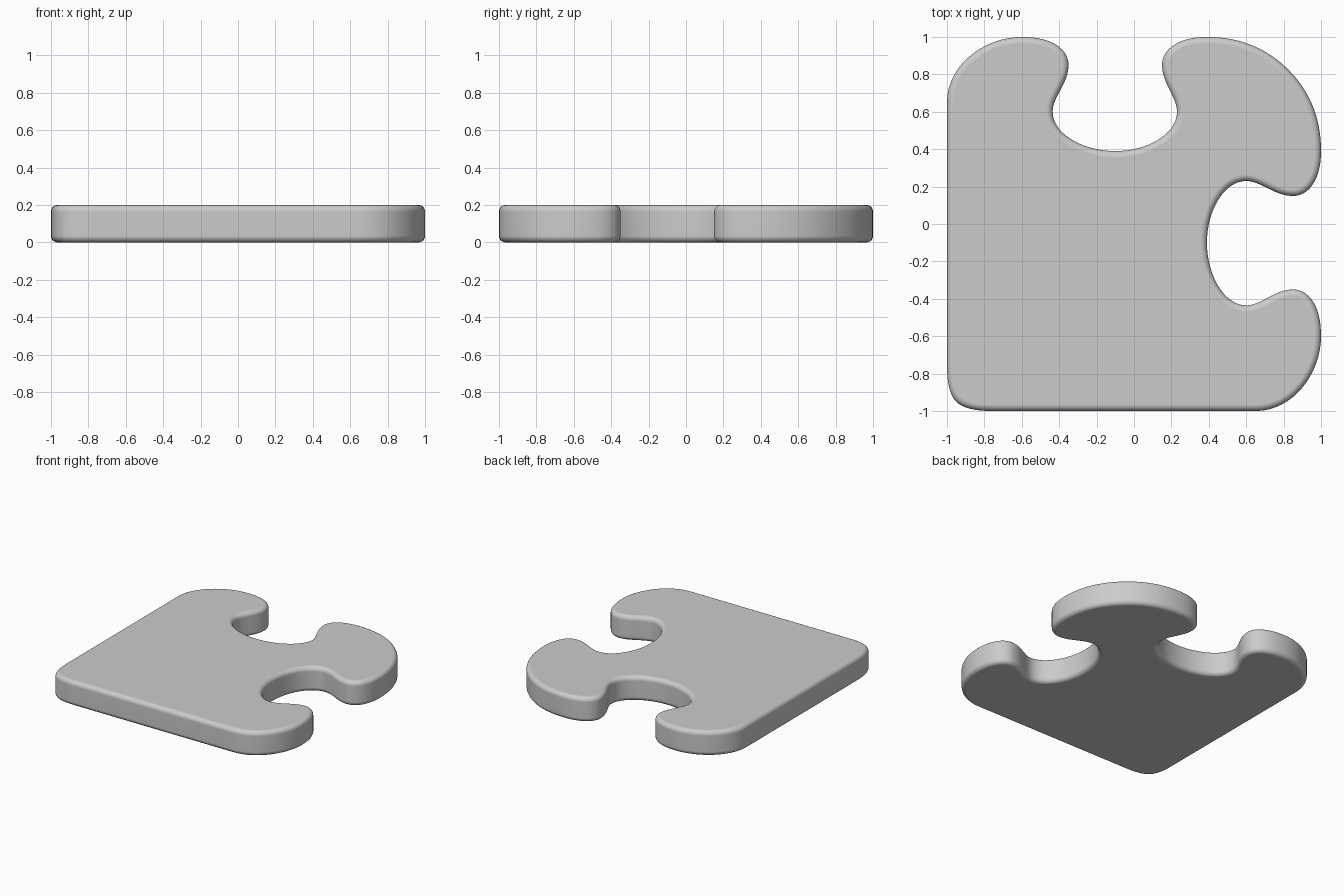
import bpy
import bmesh
from math import cos, sin, radians
from mathutils import Vector
from mathutils.geometry import interpolate_bezier

THICKNESS = 0.2
RIM = 0.035
STEPS = 16

cube = bpy.data.objects.get("Cube")
if cube:
    bpy.data.objects.remove(cube, do_unlink=True)

# Half outline, corner to corner along the diagonal:
# x, y, heading in degrees, handle length before, handle length after
half = [
    (-0.95, -0.95, 135, 0.04, 0.04),
    (-1.0, -0.75, 90, 0.12, 0.4),
    (-1.0, 0.65, 90, 0.4, 0.2),
    (-0.6, 1.0, 0, 0.2, 0.17),
    (-0.35, 0.85, -90, 0.08, 0.1),
    (-0.435, 0.6, -90, 0.08, 0.12),
    (-0.1, 0.39, 0, 0.17, 0.17),
    (0.23, 0.6, 90, 0.12, 0.08),
    (0.15, 0.85, 90, 0.1, 0.08),
    (0.39, 1.0, 0, 0.16, 0.19),
    (0.825, 0.825, -45, 0.15, 0.15),
]


def mirrored(knot):
    """Reflect a knot across the diagonal and reverse its heading."""
    x, y, heading, before, after = knot
    return (y, x, 270 - heading, after, before)


def segment(a, b):
    """Sample the smooth curve between two knots, leaving out its end."""
    start, end = Vector(a[:2]), Vector(b[:2])
    out = Vector((cos(radians(a[2])), sin(radians(a[2])))) * a[4]
    back = Vector((cos(radians(b[2])), sin(radians(b[2])))) * b[3]
    return interpolate_bezier(start, start + out, end - back, end, STEPS + 1)[:-1]


knots = half + [mirrored(k) for k in reversed(half[1:-1])]
outline = []
for a, b in zip(knots, knots[1:] + knots[:1]):
    outline += segment(a, b)

# Extrude the outline into a slab
bm = bmesh.new()
base = bm.faces.new([bm.verts.new((p[0], p[1], 0)) for p in outline])
top = bmesh.ops.extrude_face_region(bm, geom=[base], use_keep_orig=True)
top_verts = [g for g in top["geom"] if isinstance(g, bmesh.types.BMVert)]
bmesh.ops.translate(bm, verts=top_verts, vec=(0, 0, THICKNESS))
bmesh.ops.recalc_face_normals(bm, faces=bm.faces)
mesh = bpy.data.meshes.new("puzzle_piece")
bm.to_mesh(mesh)
bm.free()

piece = bpy.data.objects.new("puzzle_piece", mesh)
bpy.context.collection.objects.link(piece)
mesh.shade_smooth()

# Rounded rims on both faces
bevel = piece.modifiers.new("rounded_rim", "BEVEL")
bevel.width = RIM
bevel.segments = 5
bevel.limit_method = "ANGLE"
bevel.angle_limit = radians(60)
bevel.use_clamp_overlap = False

normals = piece.modifiers.new("clean_shading", "WEIGHTED_NORMAL")
normals.keep_sharp = True
